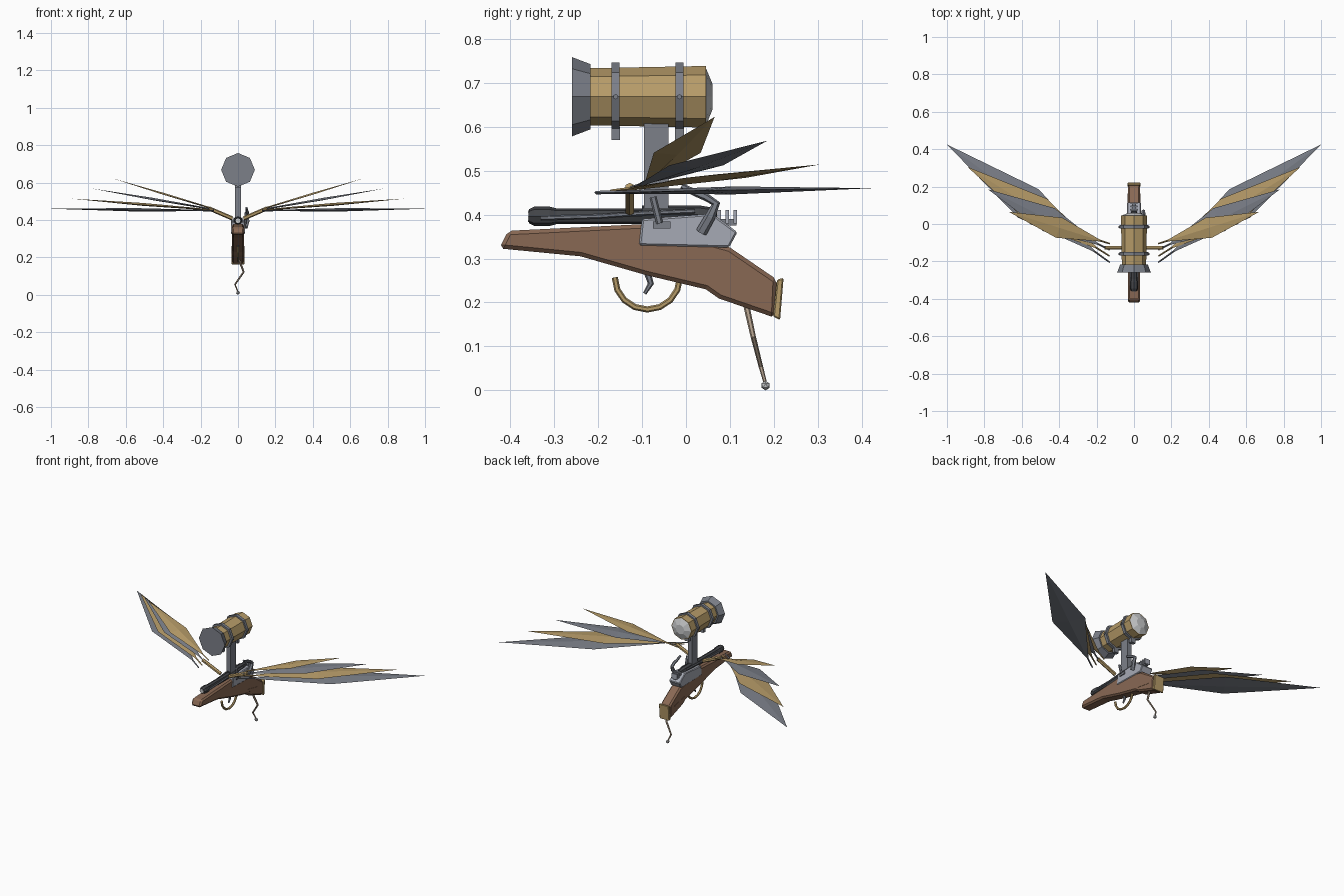
import bpy, bmesh, math
from mathutils import Vector

if "Cube" in bpy.data.objects:
    bpy.data.objects.remove(bpy.data.objects["Cube"])


def mat(name, r, g, b):
    m = bpy.data.materials.new(name)
    m.diffuse_color = (r, g, b, 1)
    m.use_nodes = True
    m.node_tree.nodes["Principled BSDF"].inputs["Base Color"].default_value = m.diffuse_color
    return m


BRASS = mat("brass", .47, .33, .14)
STEEL = mat("steel", .2, .215, .25)
PALE = mat("pale_steel", .38, .4, .46)
WOOD = mat("wood", .25, .14, .088)
DARK = mat("dark_iron", .055, .058, .065)
GLASS = mat("glass", .58, .59, .6)
TAN = mat("tan_metal", .42, .33, .25)


def make(name, verts, faces, material, bevel=0):
    me = bpy.data.meshes.new(name)
    me.from_pydata([tuple(v) for v in verts], [], faces)
    bm = bmesh.new()
    bm.from_mesh(me)
    bmesh.ops.recalc_face_normals(bm, faces=bm.faces)
    bm.to_mesh(me)
    bm.free()
    me.materials.append(material)
    ob = bpy.data.objects.new(name, me)
    bpy.context.collection.objects.link(ob)
    if bevel:
        mod = ob.modifiers.new("bevel", "BEVEL")
        mod.width, mod.segments, mod.limit_method = bevel, 1, 'ANGLE'
        mod.angle_limit = math.radians(50)
    return ob


def profile(name, pts, x0, x1, material, bevel=0):
    """Extrude a (y, z) outline along x."""
    n = len(pts)
    verts = [(x, y, z) for x in (x0, x1) for y, z in pts]
    faces = [tuple(range(n)), tuple(range(2 * n - 1, n - 1, -1))]
    faces += [(i, (i + 1) % n, n + (i + 1) % n, n + i) for i in range(n)]
    return make(name, verts, faces, material, bevel)


def box(name, x, y, z, material):
    return profile(name, [(y[0], z[0]), (y[1], z[0]), (y[1], z[1]), (y[0], z[1])],
                   x[0], x[1], material)


def tube(name, path, radii, sides, material):
    """Sweep a polygon along a path; one radius per point or one for all."""
    path = [Vector(p) for p in path]
    if not isinstance(radii, (list, tuple)):
        radii = [radii] * len(path)
    verts, faces = [], []
    for i, p in enumerate(path):
        t = (path[min(i + 1, len(path) - 1)] - path[max(i - 1, 0)]).normalized()
        ref = Vector((1, 0, 0)) if abs(t.x) < .75 else Vector((0, 1, 0))
        u = t.cross(ref).normalized()
        v = t.cross(u)
        for k in range(sides):
            a = 2 * math.pi * k / sides
            verts.append(p + (u * math.cos(a) + v * math.sin(a)) * radii[i])
    for i in range(len(path) - 1):
        for k in range(sides):
            a, b = i * sides + k, i * sides + (k + 1) % sides
            faces.append((a, b, b + sides, a + sides))
    last = (len(path) - 1) * sides
    faces += [tuple(range(sides)), tuple(range(last, last + sides))]
    return make(name, verts, faces, material)


def along_y(name, z, stations, sides, material):
    """Turned part along y from (y, radius) stations."""
    return tube(name, [(0, y, z) for y, r in stations], [r for y, r in stations],
                sides, material)


# Stock and butt plate
profile("stock", [(-.425, .323), (-.405, .363), (-.1, .378), (.1, .325), (.207, .252),
                  (.203, .165), (.075, .209), (.045, .23), (-.09, .262), (-.24, .305)],
        -.033, .033, WOOD, .009)
profile("butt_plate", [(.207, .252), (.222, .256), (.214, .16), (.198, .168)],
        -.034, .034, BRASS, .003)
for s in (-1, 1):
    profile("stock_panel", [(.048, .26), (.16, .238), (.163, .22), (.07, .235)],
            s * .032, s * .0345, WOOD)

# Receiver and its sight fins
profile("receiver", [(-.107, .33), (-.1, .39), (.06, .402), (.117, .36), (.098, .325)],
        -.037, .037, PALE, .004)
for y in (.076, .094, .112):
    box("sight_fin", (-.018, .018), (y - .004, y + .004), (.38, .41), PALE)
box("fin_rail", (-.008, .008), (.03, .115), (.375, .39), STEEL)

# Barrel, muzzle and side rods
along_y("barrel", .396, [(-.34, .018), (.06, .018)], 8, DARK)
along_y("muzzle", .396, [(-.357, .016), (-.345, .022), (-.31, .022), (-.295, .018)], 8, DARK)
along_y("muzzle_face", .396, [(-.36, .013), (-.356, .013)], 8, GLASS)
along_y("breech", .4, [(-.1, .021), (.03, .021), (.07, .014)], 8, DARK)
for s in (-1, 1):
    tube("barrel_rod", [(s * .019, -.33, .392), (s * .019, -.2, .396),
                        (s * .021, -.1, .403), (s * .021, .02, .408)], .005, 6, STEEL)

# Side lever on the right
tube("lever_arm", [(.04, .035, .36), (.05, .055, .395), (.05, .068, .425),
                   (.05, .045, .44), (.047, .02, .45), (.045, -.01, .465)],
     [.013, .012, .01, .009, .008, .006], 6, STEEL)
box("hinge_plate", (.034, .043), (-.075, -.035), (.368, .384), STEEL)
tube("hinge_arm", [(.042, -.06, .38), (.042, -.075, .44)], .008, 6, STEEL)

# Scope with post and clamps
Z = .668
along_y("scope_body", Z, [(-.217, .065), (.045, .07)], 8, BRASS)
along_y("scope_hood", Z, [(-.259, .09), (-.217, .074)], 8, STEEL)
along_y("scope_lens", Z, [(.045, .066), (.06, .03)], 8, GLASS)
for y in (-.16, -.015):
    along_y("scope_clamp", Z, [(y - .009, .078), (y + .009, .078)], 8, STEEL)
    box("clamp_foot", (-.015, .015), (y - .01, y + .01), (.57, .6), STEEL)
    tube("clamp_screw", [(-.082, y, Z), (.082, y, Z)], .006, 6, STEEL)
box("scope_post", (-.015, .015), (-.095, -.04), (.39, .612), STEEL)

# Trigger and guard
arc = [math.pi + math.pi * i / 8 for i in range(9)]
tube("trigger_guard", [(0, -.088 + .074 * math.cos(a), .257 + .073 * math.sin(a))
                       for a in arc], .007, 6, BRASS)
tube("trigger", [(0, -.088, .268), (0, -.08, .243), (0, -.094, .22)],
     [.008, .007, .004], 6, STEEL)

# Crooked leg with a ball foot
tube("rear_leg", [(.005, .138, .19), (.03, .153, .122), (-.016, .17, .055), (0, .181, .015)],
     [.007, .006, .005, .004], 6, TAN)
bm = bmesh.new()
bmesh.ops.create_icosphere(bm, subdivisions=1, radius=.011)
bmesh.ops.translate(bm, verts=bm.verts, vec=(0, .181, .011))
me = bpy.data.meshes.new("foot_ball")
bm.to_mesh(me)
bm.free()
me.materials.append(GLASS)
bpy.context.collection.objects.link(bpy.data.objects.new("foot_ball", me))


def feather(name, root, tip, half, thick, material):
    """Ridged diamond blade on a thin quill."""
    root, tip = Vector(root), Vector(tip)
    d = tip - root
    side = d.cross(Vector((0, 0, 1))).normalized()
    up = side.cross(d).normalized()
    verts = []
    for t, w, h in ((0, .004, .004), (.1, .005, .004), (.5, half, thick)):
        c = root + d * t
        verts += [c + side * w, c + up * h, c - side * w, c - up * h]
    verts.append(tip)
    faces = [(0, 1, 2, 3)]
    for i in (0, 4):
        faces += [(i + k, i + (k + 1) % 4, i + 4 + (k + 1) % 4, i + 4 + k) for k in range(4)]
    faces += [(8 + k, 8 + (k + 1) % 4, 12) for k in range(4)]
    return make(name, verts, faces, material)


# Wings: four fanned feathers and a brass arm on each side
for s in (-1, 1):
    for i in range(4):
        f = i / 3
        feather("wing_feather", (s * .13, -.205 + .1 * f, .45 + .003 * i),
                (s * (1 - .33 * f), .425 - .36 * f, .46 + .162 * f),
                .094 - .038 * f, .009 - .004 * f, BRASS if i % 2 else STEEL)
    tube("wing_arm", [(s * .03, -.128, .408), (s * .155, -.128, .462)], .011, 6, BRASS)
